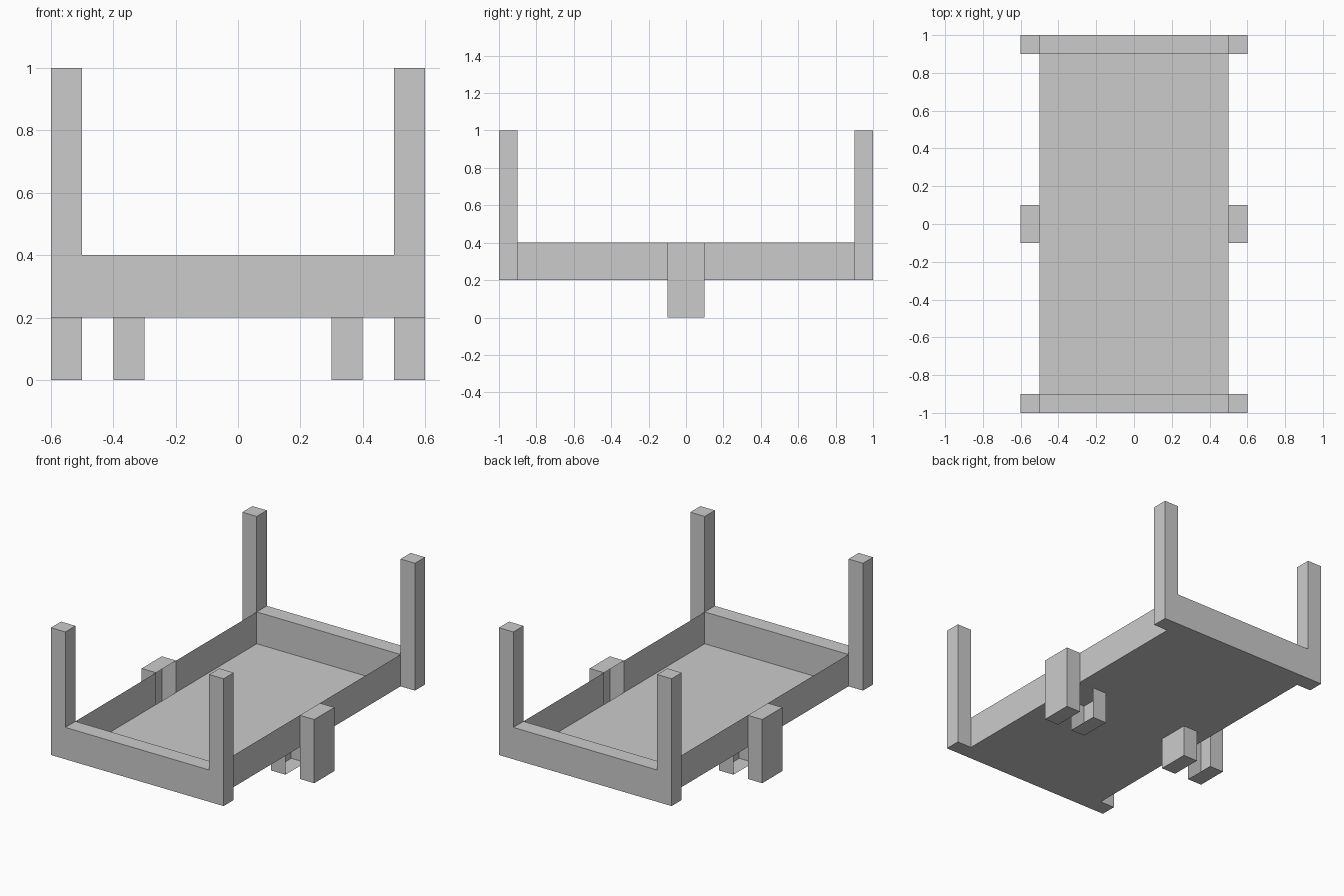
import bpy, bmesh
from mathutils import Vector

if "Cube" in bpy.data.objects:
    bpy.data.objects.remove(bpy.data.objects["Cube"])

grey = bpy.data.materials.new("plain grey")
grey.diffuse_color = (0.6, 0.6, 0.6, 1)
grey.use_nodes = True
grey.node_tree.nodes["Principled BSDF"].inputs["Base Color"].default_value = grey.diffuse_color


def finish(name, bm):
    me = bpy.data.meshes.new(name)
    bm.to_mesh(me)
    bm.free()
    me.materials.append(grey)
    ob = bpy.data.objects.new(name, me)
    bpy.context.collection.objects.link(ob)
    return ob


def box(name, lo, hi, open_sides=()):
    """Box between two corners; faces whose normal is in open_sides are left out."""
    bm = bmesh.new()
    bmesh.ops.create_cube(bm, size=1)
    lo, hi = Vector(lo), Vector(hi)
    bm.normal_update()
    drop = [f for f in bm.faces
            if any(f.normal.dot(Vector(n)) > 0.9 for n in open_sides)]
    bmesh.ops.delete(bm, geom=drop, context='FACES')
    for v in bm.verts:
        v.co = Vector([(a + b) / 2 + c * (b - a) for a, b, c in zip(lo, hi, v.co)])
    return finish(name, bm)


def sheet(name, corners):
    bm = bmesh.new()
    bm.faces.new([bm.verts.new(c) for c in corners])
    return finish(name, bm)


# End frames: U-shaped profile (two posts and a rail), 0.1 deep
profile = [(-.6, .2), (.6, .2), (.6, 1), (.5, 1), (.5, .4), (-.5, .4), (-.5, 1), (-.6, 1)]
for name, y in (("front_end_frame", -1.0), ("back_end_frame", 0.9)):
    bm = bmesh.new()
    face = bm.faces.new([bm.verts.new((x, y, z)) for x, z in profile])
    ext = bmesh.ops.extrude_face_region(bm, geom=[face], use_keep_orig=True)
    for v in ext["geom"]:
        if isinstance(v, bmesh.types.BMVert):
            v.co.y += 0.1
    bmesh.ops.recalc_face_normals(bm, faces=bm.faces[:])
    finish(name, bm)

# Thin floor between the end frames
sheet("floor", [(-.5, -.9, .2), (.5, -.9, .2), (.5, .9, .2), (-.5, .9, .2)])

for side, s in (("left", -1), ("right", 1)):
    # Thin side walls, interrupted at the middle leg
    for end, t in (("front", -1), ("back", 1)):
        pts = [(s * .5, t * .9, .2), (s * .5, t * .1, .2),
               (s * .5, t * .1, .4), (s * .5, t * .9, .4)]
        sheet(f"{side}_{end}_wall", pts if s * t < 0 else pts[::-1])
    # Hollow outer leg, open towards the tray
    xs = sorted((s * .5, s * .6))
    box(f"{side}_outer_leg", (xs[0], -.1, 0), (xs[1], .1, .4), [(-s, 0, 0)])
    # Hollow inner leg under the floor, open towards the outer leg
    xs = sorted((s * .3, s * .4))
    box(f"{side}_inner_leg", (xs[0], -.1, 0), (xs[1], .1, .2), [(s, 0, 0), (0, 0, 1)])
